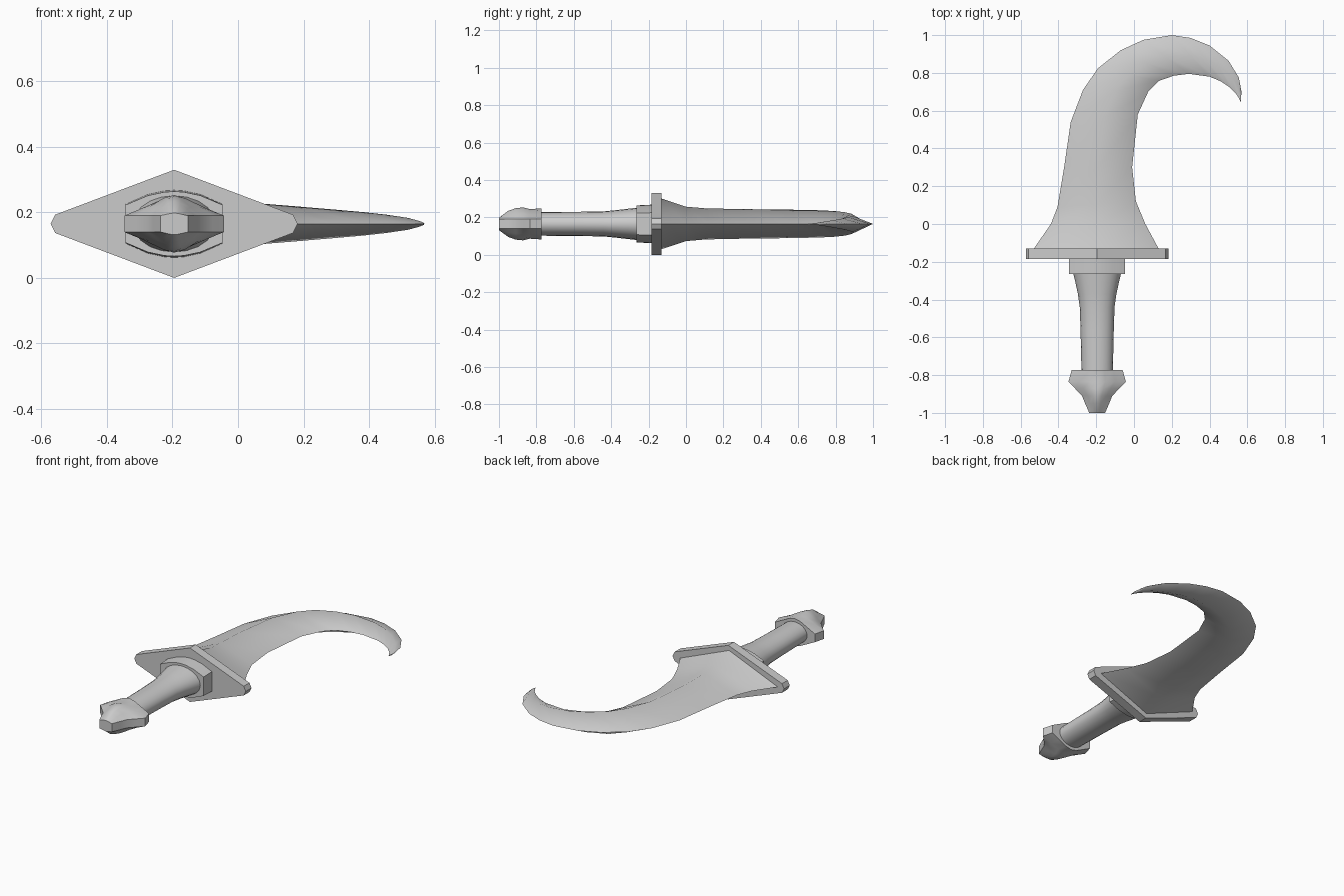
import bpy, bmesh, math

cube = bpy.data.objects.get("Cube")
if cube:
    bpy.data.objects.remove(cube, do_unlink=True)

CX, CZ = -0.195, 0.165   # axis of the handle

grey = bpy.data.materials.new("plain grey")
grey.use_nodes = True
COLOUR = (0.6, 0.6, 0.6, 1)
grey.diffuse_color = COLOUR
grey.node_tree.nodes["Principled BSDF"].inputs["Base Color"].default_value = COLOUR


def loft(name, rings, smooth):
    """Skin a closed solid through rings of equal point count."""
    bm = bmesh.new()
    loops = [[bm.verts.new(p) for p in ring] for ring in rings]
    n = len(loops[0])
    for a, b in zip(loops, loops[1:]):
        for i in range(n):
            j = (i + 1) % n
            bm.faces.new((a[i], a[j], b[j], b[i]))
    bm.faces.new(loops[0])
    bm.faces.new(loops[-1])
    bmesh.ops.remove_doubles(bm, verts=bm.verts, dist=0.0001)
    bmesh.ops.recalc_face_normals(bm, faces=bm.faces)
    mesh = bpy.data.meshes.new(name)
    bm.to_mesh(mesh)
    bm.free()
    mesh.materials.append(grey)
    obj = bpy.data.objects.new(name, mesh)
    bpy.context.collection.objects.link(obj)
    bpy.ops.object.select_all(action='DESELECT')
    obj.select_set(True)
    bpy.context.view_layer.objects.active = obj
    if smooth:
        bpy.ops.object.shade_smooth_by_angle(angle=math.radians(smooth))
    return obj


def section(y, quarter):
    """Mirror a quarter outline, side to top, into a full ring at y."""
    top = quarter + [(-x, z) for x, z in reversed(quarter) if x > 0]
    low = [(x, -z) for x, z in reversed(top) if z > 0]
    return [(CX + x, y, CZ + z) for x, z in top + low]


# Blade: diamond section through outer edge, inner edge and half thickness
blade = [
    (-0.53, -0.13, 0.13, -0.13, 0.135),
    (-0.44, 0.00, 0.06, 0.00, 0.092),
    (-0.405, 0.09, 0.01, 0.12, 0.083),
    (-0.37, 0.30, -0.01, 0.30, 0.079),
    (-0.335, 0.54, 0.02, 0.58, 0.076),
    (-0.27, 0.71, 0.075, 0.70, 0.073),
    (-0.19, 0.825, 0.13, 0.757, 0.069),
    (-0.07, 0.92, 0.21, 0.785, 0.062),
    (0.05, 0.975, 0.29, 0.795, 0.054),
    (0.20, 1.00, 0.40, 0.78, 0.043),
    (0.30, 0.985, 0.46, 0.755, 0.036),
    (0.40, 0.945, 0.505, 0.725, 0.028),
    (0.50, 0.865, 0.54, 0.69, 0.018),
    (0.555, 0.775, 0.557, 0.663, 0.008),
    (0.569, 0.70, 0.565, 0.645, 0.003),
]
rings = []
for ox, oy, ix, iy, t in blade:
    mx, my = (ox + ix) / 2, (oy + iy) / 2
    rings.append([(ox, oy, CZ), (mx, my, CZ + t), (ix, iy, CZ), (mx, my, CZ - t)])
loft("blade", rings, 70)

# Guard: long diamond plate with blunted ends
outline = [(0.377, 0), (0.363, 0.028), (0, 0.165)]
loft("guard", [section(y, outline) for y in (-0.185, -0.13)], 0)

# Collar between guard and grip
collar = [(0.148, 0.06), (0.08, 0.09), (0.03, 0.101), (0, 0.103)]
loft("collar", [section(-0.265, [(x, z * 0.96) for x, z in collar]),
                section(-0.18, collar)], 30)

# Grip: flared oval tube
grip = [(-0.255, 0.128, 0.087), (-0.31, 0.115, 0.081), (-0.37, 0.102, 0.074),
        (-0.44, 0.092, 0.067), (-0.56, 0.088, 0.065), (-0.78, 0.083, 0.063)]
angles = [2 * math.pi * i / 20 for i in range(20)]
loft("grip", [[(CX + rx * math.cos(a), y, CZ + rz * math.sin(a)) for a in angles]
              for y, rx, rz in grip], 40)

# Pommel: flat side wings with a domed middle
pommel = [(-0.773, 0.135, 0.025, 0.083), (-0.835, 0.152, 0.025, 0.079),
          (-0.87, 0.118, 0.025, 0.088), (-0.91, 0.08, 0.025, 0.084),
          (-0.95, 0.064, 0.025, 0.07), (-1.0, 0.042, 0.025, 0.033)]
loft("pommel", [section(y, [(w, s), (w * 0.62, s + (h - s) * 0.45),
                            (w * 0.28, s + (h - s) * 0.85), (0, h)])
                for y, w, s, h in pommel], 40)
